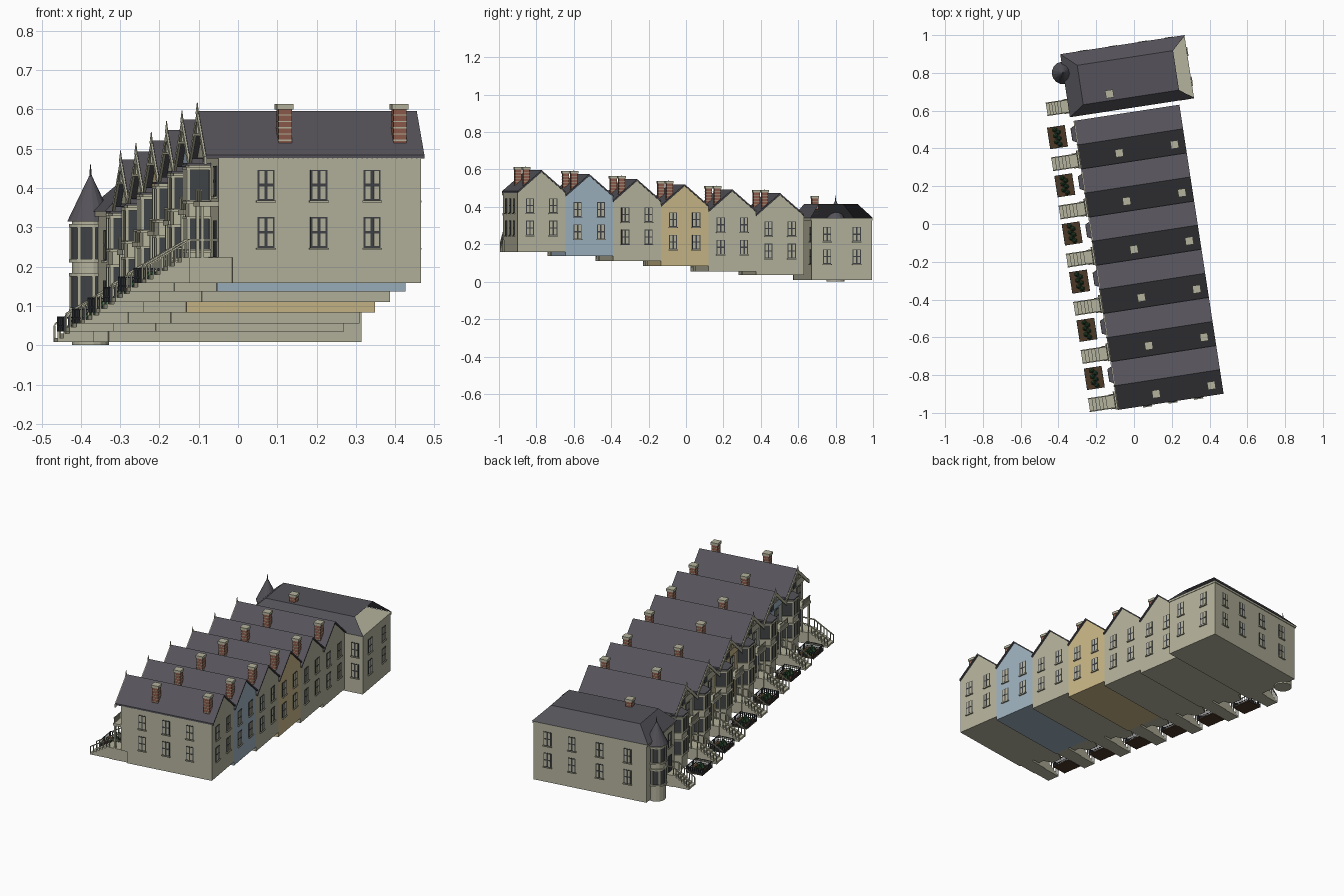
import bpy, bmesh, math
from mathutils import Matrix, Vector

cube = bpy.data.objects.get("Cube")
if cube:
    bpy.data.objects.remove(cube, do_unlink=True)

ROW_TURN = Matrix.Rotation(math.radians(8.7), 4, 'Z')


def material(name, *rgb):
    m = bpy.data.materials.new(name)
    m.use_nodes = True
    m.diffuse_color = (*rgb, 1)
    m.node_tree.nodes["Principled BSDF"].inputs["Base Color"].default_value = (*rgb, 1)
    return m


CREAM = material("cream", .46, .45, .335)
BLUE = material("pale blue", .34, .44, .52)
TAN = material("tan", .58, .47, .24)
SLATE = material("slate", .09, .086, .1)
BRICK = material("brick", .27, .105, .07)
GLASS = material("dark glass", .05, .055, .06)
SOIL = material("soil", .07, .04, .02)
LEAF = material("leaf green", .025, .07, .03)

parts = {}


def part(name, mat):
    if name not in parts:
        parts[name] = (bmesh.new(), mat)
    return parts[name][0]


# Prism: outline drawn across one axis and extruded along it (u back, v along the row, z up)
def prism(bm, axis, pts, a, b):
    def place(p, t):
        return {'u': (t, p[0], p[1]), 'v': (p[0], t, p[1]), 'z': (p[0], p[1], t)}[axis]
    lo = [bm.verts.new(place(p, a)) for p in pts]
    hi = [bm.verts.new(place(p, b)) for p in pts]
    faces = [bm.faces.new(lo), bm.faces.new(hi)]
    n = len(pts)
    for i in range(n):
        j = (i + 1) % n
        faces.append(bm.faces.new((lo[i], lo[j], hi[j], hi[i])))
    bmesh.ops.recalc_face_normals(bm, faces=faces)


def box(bm, u0, u1, v0, v1, z0, z1):
    prism(bm, 'z', [(u0, v0), (u1, v0), (u1, v1), (u0, v1)], z0, z1)


def cone(bm, u, v, z0, z1, r0, r1, n=16):
    bmesh.ops.create_cone(bm, cap_ends=True, segments=n, radius1=r0, radius2=r1,
                          depth=z1 - z0, matrix=Matrix.Translation((u, v, (z0 + z1) / 2)))


# Sash window on a wall facing along an axis: dark surround, two columns of panes, sill
def window(tag, axis, side, wall, c, z, w=.044, h=.078):
    def plate(bm, a, b, z0, z1, t):
        d = sorted((wall - side * .002, wall + side * t))
        if axis == 'u':
            box(bm, *d, c + a, c + b, z0, z1)
        else:
            box(bm, c + a, c + b, *d, z0, z1)
    sash, pane = part(tag + "_window_sash", GLASS), part(tag + "_window_panes", CREAM)
    plate(sash, -w / 2, w / 2, z, z + h, .003)
    for s in (-1, 1):
        for k in (0, 1):
            z0 = z + .004 + k * h / 2
            plate(pane, *sorted((s * .004, s * (w / 2 - .005))), z0, z0 + h / 2 - .007, .004)
    plate(pane, -w / 2 - .003, w / 2 + .003, z - .005, z, .008)


def chimney(tag, u, v, z0, z1):
    r = .017
    box(part(tag + "_chimney", BRICK), u - r, u + r, v - r, v + r, z0, z1 - .012)
    trim = part(tag + "_chimney_trim", CREAM)
    box(trim, u - r - .004, u + r + .004, v - r - .004, v + r + .004, z1 - .014, z1)
    n = 5
    for k in range(n):
        z = z1 - .03 - k * .016
        box(trim, u - r - .001, u + r + .001, v - r - .001, v + r + .001, z, z + .003)


# Entrance steps with a landing and sloping handrails
def stoop(tag, u0, u1, u2, v0, v1, z, rise):
    bm = part(tag + "_steps", CREAM)
    n = 6
    run = (u1 - u0) / n
    for i in range(n):
        box(bm, u0 + i * run, u0 + (i + 1) * run, v0, v1, z, z + rise * (i + 1) / n)
    box(bm, u1, u2, v0 - .004, v1 + .004, z, z + rise)
    rail = part(tag + "_stair_rail", CREAM)
    for v in (v0 + .002, v1 - .002):
        lo, hi = z + .042, z + rise + .042
        prism(rail, 'v', [(u0, lo), (u1, hi), (u1, hi + .005), (u0, lo + .005)], v - .003, v + .003)
        box(rail, u1, u2, v - .003, v + .003, hi, hi + .005)
        for i in range(n + 1):
            u = u0 + i * run
            box(rail, u - .002, u + .002, v - .002, v + .002, z, z + .042 + rise * i / n)


# Bay of two storeys with glazed bands and corner posts
def bay(tag, u, v, z, top):
    def plan(g):
        return [(u + .01, v - .056 - g), (u, v - .056 - g), (u - .052 - g, v - .03 - g / 2),
                (u - .052 - g, v + .03 + g / 2), (u, v + .056 + g), (u + .01, v + .056 + g)]
    wall, trim = part(tag + "_bay", CREAM), part(tag + "_bay_trim", CREAM)
    prism(wall, 'z', plan(0), z, z + top)
    for z0 in (z + .085, z + .21):
        prism(part(tag + "_bay_glass", GLASS), 'z', plan(.002), z0, z0 + .078)
        for zb in (z0 - .008, z0 + .078):
            prism(trim, 'z', plan(.007), zb, zb + .007)
        for a, b in plan(.002)[1:5]:
            box(trim, a - .004, a + .004, b - .004, b + .004, z0, z0 + .078)
        for s in (-1, 1):
            box(trim, u - .0575, u - .05, v + s * .008 - .002, v + s * .008 + .002, z0, z0 + .078)
    prism(part(tag + "_bay_roof", SLATE), 'z', plan(.006), z + top, z + top + .006)


# Small front garden with a low fence
def garden(tag, u, v, z):
    a, b = .046, .056
    box(part(tag + "_garden_bed", SOIL), u - a, u + a, v - b, v + b, z, z + .008)
    fence = part(tag + "_garden_fence", GLASS)
    for s in (-1, 1):
        for h in (.012, .034):
            box(fence, u - a, u + a, v + s * b - .0015, v + s * b + .0015, z + h, z + h + .003)
            box(fence, u + s * a - .0015, u + s * a + .0015, v - b, v + b, z + h, z + h + .003)
        for i in range(9):
            q = -1 + i / 4
            for pu, pv in ((u + q * a, v + s * b), (u + s * a, v + q * b)):
                box(fence, pu - .0015, pu + .0015, pv - .0015, pv + .0015, z, z + .038)
    for i in range(6):
        cone(part(tag + "_shrubs", LEAF), u + .008 * (-1) ** i, v - .04 + i * .016,
             z + .008, z + .03, .014, .004, 6)


PITCH, START, W = .258, -.96, .258
BACK, FRONT = .324, -.197
EAVE, RIDGE = .318, .43


def row_house(i, z, paint):
    tag = "house_%d" % (i + 1)
    v = START + i * PITCH
    mid = v + W / 2

    # Body with gabled ends, porch side cut back at the bottom
    body = part(tag + "_body", paint)
    gable = [(v, z), (v + W, z), (v + W, z + EAVE), (mid, z + RIDGE), (v, z + EAVE)]
    prism(body, 'u', gable, -.161, BACK)
    upper = [(v, z + .065)] + [(v + W, z + .065)] + gable[2:]
    prism(body, 'u', upper, FRONT, -.161)
    prism(body, 'u', gable[2:], -.212, FRONT)

    # Roof and bargeboards
    def chevron(drop, rise):
        return [(v, z + EAVE - drop), (mid, z + RIDGE - drop), (v + W, z + EAVE - drop),
                (v + W, z + EAVE + rise), (mid, z + RIDGE + rise), (v, z + EAVE + rise)]
    prism(part(tag + "_roof", SLATE), 'u', chevron(.001, .008), -.229, BACK + .009)
    trim = part(tag + "_gable_trim", CREAM)
    prism(trim, 'u', chevron(.016, .004), -.234, -.227)
    box(trim, -.234, -.228, mid - .045, mid + .045, z + .375, z + .381)
    box(trim, -.234, -.228, mid - .003, mid + .003, z + .375, z + .425)
    cone(trim, -.232, mid, z + RIDGE, z + RIDGE + .03, .005, .001, 6)
    box(part(tag + "_attic_glass", GLASS), -.215, -.211, mid - .018, mid + .018, z + .325, z + .37)

    # Facade: bay, porch, door and the window above it
    bay(tag, FRONT, v + .188, z, .3)
    box(part(tag + "_foundation", CREAM), FRONT - .005, -.161, v + .1, v + W, z, z + .066)
    stoop(tag, -.38, -.27, -.16, v + .012, v + .084, z, .065)
    porch = part(tag + "_porch", CREAM)
    for pv in (v + .012, v + .092):
        box(porch, -.241, -.233, pv - .004, pv + .004, z + .065, z + .195)
    box(porch, -.246, FRONT, v + .004, v + .1, z + .195, z + .208)
    box(porch, -.243, -.239, v + .006, v + .098, z + .235, z + .24)
    for k in range(8):
        pv = v + .01 + k * .012
        box(porch, -.242, -.239, pv - .0015, pv + .0015, z + .208, z + .235)
    box(part(tag + "_door", GLASS), FRONT - .004, FRONT + .002, v + .032, v + .068, z + .066, z + .16)
    window(tag, 'u', -1, FRONT, v + .05, z + .22)

    # Back windows, and side windows on the open end of the row
    for zr in (.09, .21):
        for rv in (.066, .192):
            window(tag, 'u', 1, BACK, v + rv, z + zr)
        if i == 0:
            for u in (-.075, .061, .198):
                window(tag, 'v', -1, v, u, z + zr)
    for u in (-.02, .276):
        chimney(tag, u, v + .053, z + .345, z + .456)
    garden(tag, -.331, v + .186, z)


for i, (z, paint) in enumerate(zip((.158, .137, .11, .083, .055, .035),
                                   (CREAM, BLUE, CREAM, TAN, CREAM, CREAM))):
    row_house(i, z, paint)

# Corner house: body, cornice and open-backed hipped roof
U0, U1, V0, V1, ZE, ZT = -.238, .412, .617, .942, .34, .415
box(part("corner_house_body", CREAM), U0, U1, V0, V1, .008, ZE)
box(part("corner_house_cornice", CREAM), U0 - .008, U1 + .003, V0 - .005, V1 + .004, ZE - .012, ZE)
roof = part("corner_house_roof", SLATE)
eave = [roof.verts.new(p) for p in ((.418, .61, ZE), (-.25, .61, ZE), (-.25, .948, ZE), (.418, .948, ZE))]
top = [roof.verts.new(p) for p in ((.343, .665, ZT), (-.17, .665, ZT), (-.17, .876, ZT), (.343, .876, ZT))]
for k in range(3):
    roof.faces.new((eave[k + 1], eave[k], top[k], top[k + 1]))
roof.faces.new(top[::-1])
bmesh.ops.recalc_face_normals(roof, faces=roof.faces)
chimney("corner_house", -.024, .70, ZT - .03, .458)

# Corner house: windows, door and steps
for z in (.095, .215):
    for u in (-.13, .03, .19, .33):
        window("corner_house", 'v', 1, V1, u, z)
    window("corner_house", 'v', -1, V0, .368, z)
    for v in (.70, .86):
        window("corner_house", 'u', 1, U1, v, z)
window("corner_house", 'u', -1, U0, .67, .215)
box(part("corner_house_door", GLASS), U0 - .004, U0 + .002, .65, .69, .075, .165)
stoop("corner_house", -.365, -.275, U0, .635, .705, .008, .065)

# Round corner turret with a pointed roof
TU, TV = -.25, .8475
cone(part("turret_wall", CREAM), TU, TV, 0, .315, .048, .048)
trim = part("turret_trim", CREAM)
for z in (.095, .22):
    cone(part("turret_glass", GLASS), TU, TV, z, z + .08, .05, .05)
    for zb in (z - .01, z + .08):
        cone(trim, TU, TV, zb, zb + .009, .055, .055)
    for k in range(8):
        a = math.tau * k / 8
        u, v = TU + .05 * math.cos(a), TV + .05 * math.sin(a)
        box(trim, u - .004, u + .004, v - .004, v + .004, z, z + .08)
cone(part("turret_roof", SLATE), TU, TV, .315, .43, .06, .004)
cone(part("turret_finial", SLATE), TU, TV, .425, .46, .004, .001, 6)

# Turn every part into an object along the slanted street
for name, (bm, mat) in parts.items():
    mesh = bpy.data.meshes.new(name)
    bm.transform(ROW_TURN)
    bm.to_mesh(mesh)
    bm.free()
    mesh.materials.append(mat)
    bpy.context.collection.objects.link(bpy.data.objects.new(name, mesh))
